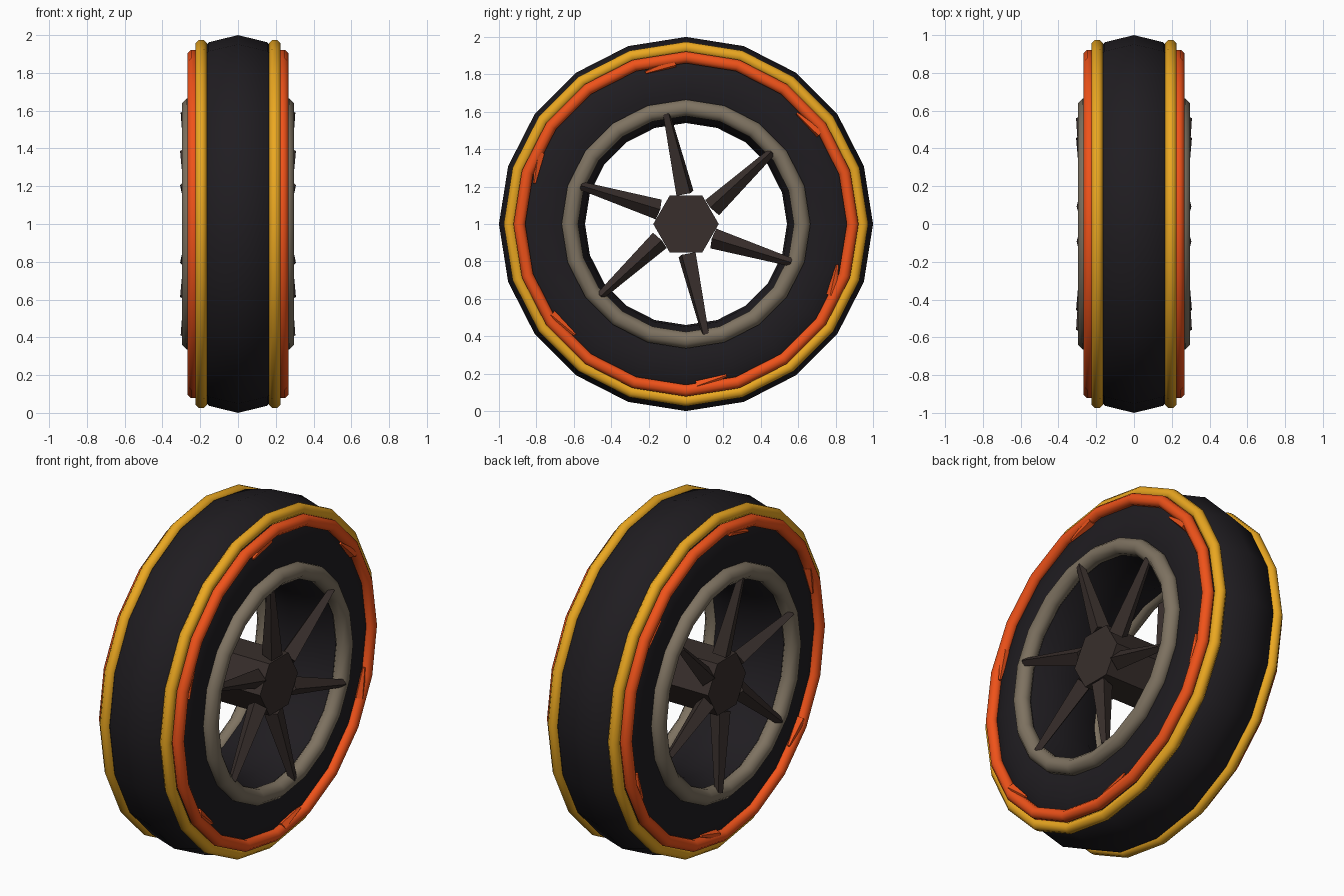
import bpy, bmesh, math
from mathutils import Vector

if "Cube" in bpy.data.objects:
    bpy.data.objects.remove(bpy.data.objects["Cube"])

SEG = 20
CENTRE = Vector((0, 0, 1))


def material(name, rgb):
    m = bpy.data.materials.new(name)
    m.diffuse_color = (*rgb, 1)
    m.use_nodes = True
    m.node_tree.nodes["Principled BSDF"].inputs["Base Color"].default_value = m.diffuse_color
    return m


RUBBER = material("rubber", (0.014, 0.012, 0.015))
YELLOW = material("yellow", (0.83, 0.39, 0.015))
ORANGE = material("orange", (0.87, 0.085, 0.01))
STONE = material("rim_grey", (0.21, 0.17, 0.12))
BROWN = material("dark_brown", (0.04, 0.028, 0.025))


def polar(x, r, deg):
    a = math.radians(deg)
    return CENTRE + Vector((x, r * math.cos(a), r * math.sin(a)))


def finish(name, bm, mat, smooth=None):
    bmesh.ops.recalc_face_normals(bm, faces=bm.faces[:])
    me = bpy.data.meshes.new(name)
    bm.to_mesh(me)
    bm.free()
    me.materials.append(mat)
    ob = bpy.data.objects.new(name, me)
    bpy.context.collection.objects.link(ob)
    if smooth:
        bpy.ops.object.select_all(action='DESELECT')
        bpy.context.view_layer.objects.active = ob
        ob.select_set(True)
        bpy.ops.object.shade_smooth_by_angle(angle=math.radians(smooth))
    return ob


def revolve(name, profile, mat):
    """Spin a closed (x, radius) profile about the axle."""
    bm = bmesh.new()
    rings = [[bm.verts.new(polar(x, r, 90 + 360 * i / SEG)) for x, r in profile]
             for i in range(SEG)]
    n = len(profile)
    for i in range(SEG):
        a, b = rings[i], rings[(i + 1) % SEG]
        for j in range(n):
            k = (j + 1) % n
            bm.faces.new((a[j], a[k], b[k], b[j]))
    return finish(name, bm, mat, 50)


def hoop(name, x, radius, thick, mat):
    prof = [(x + thick * math.cos(t * math.pi / 4 + math.pi / 8),
             radius + thick * math.sin(t * math.pi / 4 + math.pi / 8)) for t in range(8)]
    return revolve(name, prof, mat)


def taper(name, p, q, r1, r2, sides, mat):
    """Tapered bar from p to q."""
    bm = bmesh.new()
    bmesh.ops.create_cone(bm, cap_ends=True, segments=sides, radius1=r1, radius2=r2,
                          depth=(q - p).length)
    rot = (q - p).to_track_quat('Z', 'X')
    for v in bm.verts:
        v.co = rot @ v.co + (p + q) / 2
    return finish(name, bm, mat)


# Tyre
half = [(0.155, 0.962), (0.215, 0.9), (0.245, 0.8), (0.25, 0.7), (0.22, 0.59), (0.12, 0.55)]
revolve("tyre", [(0, 1.0)] + half + [(0, 0.54)] + [(-x, r) for x, r in reversed(half)], RUBBER)

# Hub barrel
taper("hub", polar(-0.265, 0, 0), polar(0.265, 0, 0), 0.175, 0.175, 6, BROWN)

for s, side in ((1, "right"), (-1, "left")):
    # Coloured hoops and rim
    hoop(f"outer_hoop_{side}", s * 0.195, 0.944, 0.033, YELLOW)
    hoop(f"side_hoop_{side}", s * 0.235, 0.891, 0.034, ORANGE)
    hoop(f"rim_{side}", s * 0.253, 0.621, 0.048, STONE)
    for i in range(6):
        a = 100 + 60 * i
        # Spokes, flared outwards to the rim
        taper(f"spoke_{side}_{i}", polar(s * 0.225, 0.165, a - 8), polar(s * 0.285, 0.6, a),
              0.055, 0.022, 4, BROWN)
        # Small licks branching off the orange hoop
        taper(f"lick_{side}_{i}", polar(s * 0.238, 0.868, a - 6), polar(s * 0.248, 0.838, a + 5),
              0.03, 0.008, 5, ORANGE)
